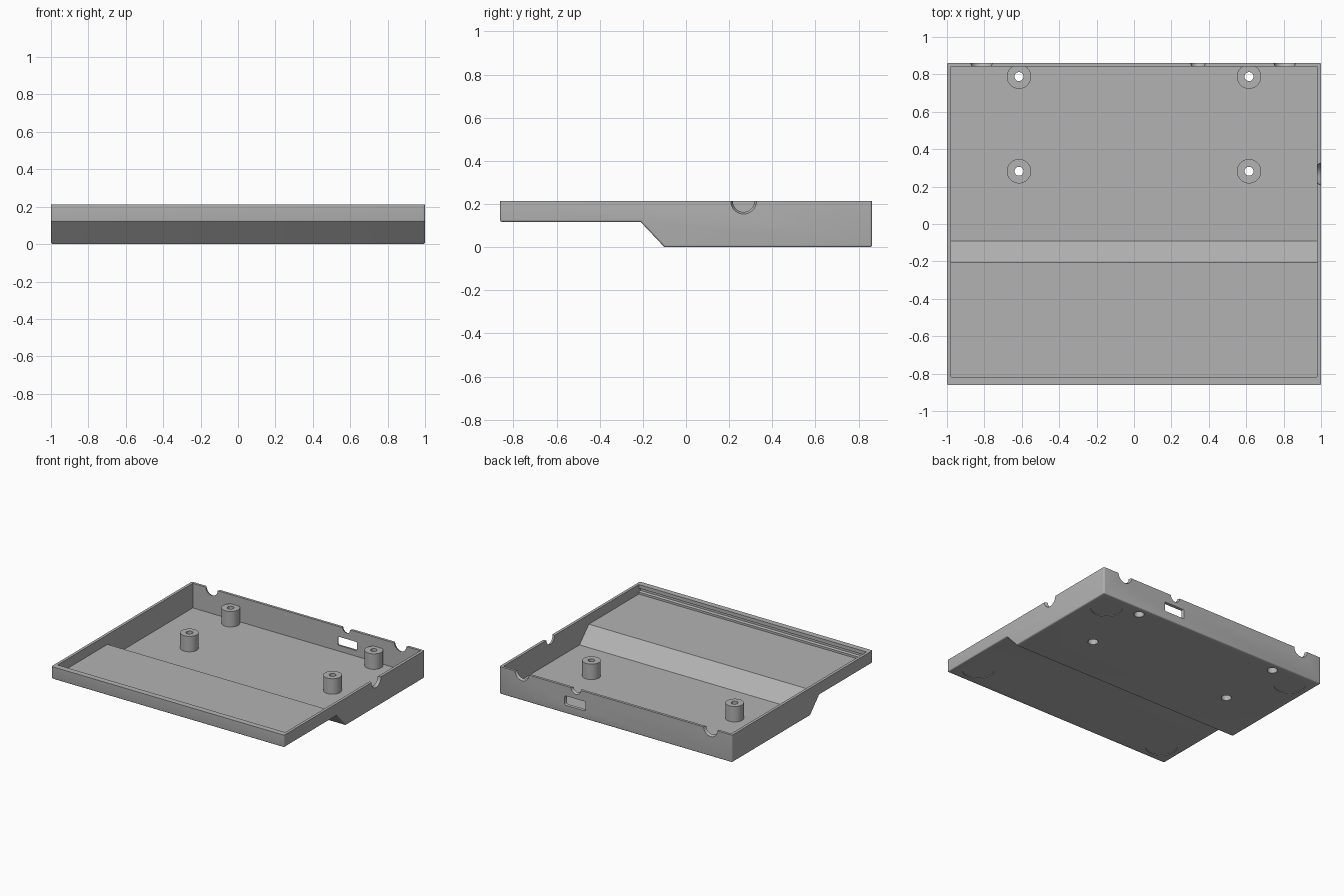
import bpy, bmesh, math
from mathutils import Matrix

if "Cube" in bpy.data.objects:
    bpy.data.objects.remove(bpy.data.objects["Cube"], do_unlink=True)

grey = bpy.data.materials.new("plain grey")
grey.use_nodes = True
grey.diffuse_color = (0.45, 0.45, 0.45, 1)
grey.node_tree.nodes["Principled BSDF"].inputs["Base Color"].default_value = grey.diffuse_color

TOP, STEP, WALL, HALF_Y = 0.213, 0.117, 0.022, 0.862


def finish(name, bm):
    bmesh.ops.recalc_face_normals(bm, faces=bm.faces)
    mesh = bpy.data.meshes.new(name)
    bm.to_mesh(mesh)
    bm.free()
    mesh.materials.append(grey)
    obj = bpy.data.objects.new(name, mesh)
    bpy.context.collection.objects.link(obj)
    return obj


def extrude_profile(points, half_width):
    """Side profile in y and z, extruded across x."""
    bm = bmesh.new()
    face = bm.faces.new([bm.verts.new((-half_width, y, z)) for y, z in points])
    moved = bmesh.ops.extrude_face_region(bm, geom=[face])["geom"]
    bmesh.ops.translate(bm, vec=(2 * half_width, 0, 0),
                        verts=[v for v in moved if isinstance(v, bmesh.types.BMVert)])
    return bm


def cone(name, place, r1, r2, depth, turn=Matrix()):
    bm = bmesh.new()
    bmesh.ops.create_cone(bm, cap_ends=True, segments=48, radius1=r1, radius2=r2,
                          depth=depth, matrix=Matrix.Translation(place) @ turn)
    return finish(name, bm)


def cut(target, cutter):
    mod = target.modifiers.new("cut", "BOOLEAN")
    mod.operation, mod.solver, mod.object = "DIFFERENCE", "EXACT", cutter
    bpy.context.view_layer.objects.active = target
    bpy.ops.object.modifier_apply(modifier=mod.name)
    bpy.data.objects.remove(cutter, do_unlink=True)


def smooth(obj):
    bpy.ops.object.select_all(action="DESELECT")
    obj.select_set(True)
    bpy.context.view_layer.objects.active = obj
    bpy.ops.object.shade_smooth_by_angle(angle=math.radians(30))


# Stepped tray body with softened outer edges
bm = extrude_profile([(-HALF_Y, TOP), (-HALF_Y, STEP), (-0.21, STEP),
                      (-0.1, 0), (HALF_Y, 0), (HALF_Y, TOP)], 1)


def is_soft(edge):
    a, b = (v.co for v in edge.verts)
    on_rim = min(a.z, b.z) > TOP - 0.01
    fold = abs(a.x - b.x) > 1 and abs(a.y) < 0.5
    return not (on_rim or fold)


bmesh.ops.bevel(bm, geom=[e for e in bm.edges if is_soft(e)], offset=0.01,
                segments=4, profile=0.5, affect="EDGES")
tray = finish("tray_body", bm)

# Hollow interior with a groove beneath the front lip
floor, shelf, front = WALL, STEP + WALL, -0.817
cut(tray, finish("cavity", extrude_profile(
    [(front, TOP + 0.1), (front, 0.185), (front - 0.02, 0.18), (front - 0.02, 0.16),
     (front, 0.155), (front, shelf), (-0.205, shelf), (-0.09, floor),
     (HALF_Y - 0.02, floor), (HALF_Y - 0.02, TOP + 0.1)], 1 - WALL)))

# Flared cable notches in the rear and left rims
to_back = Matrix.Rotation(-math.pi / 2, 4, "X")
to_side = Matrix.Rotation(math.pi / 2, 4, "Y")
for x, r in ((-0.815, 0.062), (0.342, 0.044), (0.806, 0.062)):
    cut(tray, cone("notch", (x, HALF_Y - 0.01, TOP), r - 0.016, r + 0.002, 0.04, to_back))
cut(tray, cone("notch", (0.99, 0.267, TOP), 0.046, 0.064, 0.04, to_side))

# Flared rectangular port in the rear wall
bm = bmesh.new()
bmesh.ops.create_cube(bm, size=1)
for v in bm.verts:
    grow = 1.1 if v.co.y > 0 else 0.9
    v.co = (0.35 + v.co.x * 0.17 * grow, HALF_Y - 0.01 + v.co.y * 0.05,
            0.1 + v.co.z * 0.07 * grow)
bmesh.ops.bevel(bm, geom=[e for e in bm.edges if abs(e.verts[0].co.y - e.verts[1].co.y) > 0.04],
                offset=0.008, segments=3, profile=0.5, affect="EDGES")
cut(tray, finish("port", bm))

# Shallow round foot recesses beneath
for x in (-0.845, 0.845):
    for y, z in ((-0.705, STEP), (0.705, 0)):
        cut(tray, cone("foot_recess", (x, y, z), 0.112, 0.112, 0.01))

# Hollow screw posts, each over a wider hole in the floor
post_tops = [(0.036, floor - 0.004), (0.065, floor - 0.004), (0.065, 0.142),
             (0.024, 0.142), (0.024, 0.09), (0.036, 0.09)]
for side, x in (("right", -0.615), ("left", 0.615)):
    for row, y in (("front", 0.282), ("rear", 0.788)):
        cut(tray, cone("screw_hole", (x, y, 0), 0.036, 0.036, 0.1))
        bm = bmesh.new()
        ring = [bm.verts.new((r, 0, z)) for r, z in post_tops]
        edges = [bm.edges.new((ring[i - 1], ring[i])) for i in range(len(ring))]
        bmesh.ops.spin(bm, geom=ring + edges, axis=(0, 0, 1), cent=(0, 0, 0),
                       angle=math.tau, steps=48)
        bmesh.ops.remove_doubles(bm, verts=bm.verts, dist=0.0001)
        bmesh.ops.translate(bm, vec=(x, y, 0), verts=bm.verts)
        smooth(finish(f"{row}_{side}_screw_post", bm))

smooth(tray)
